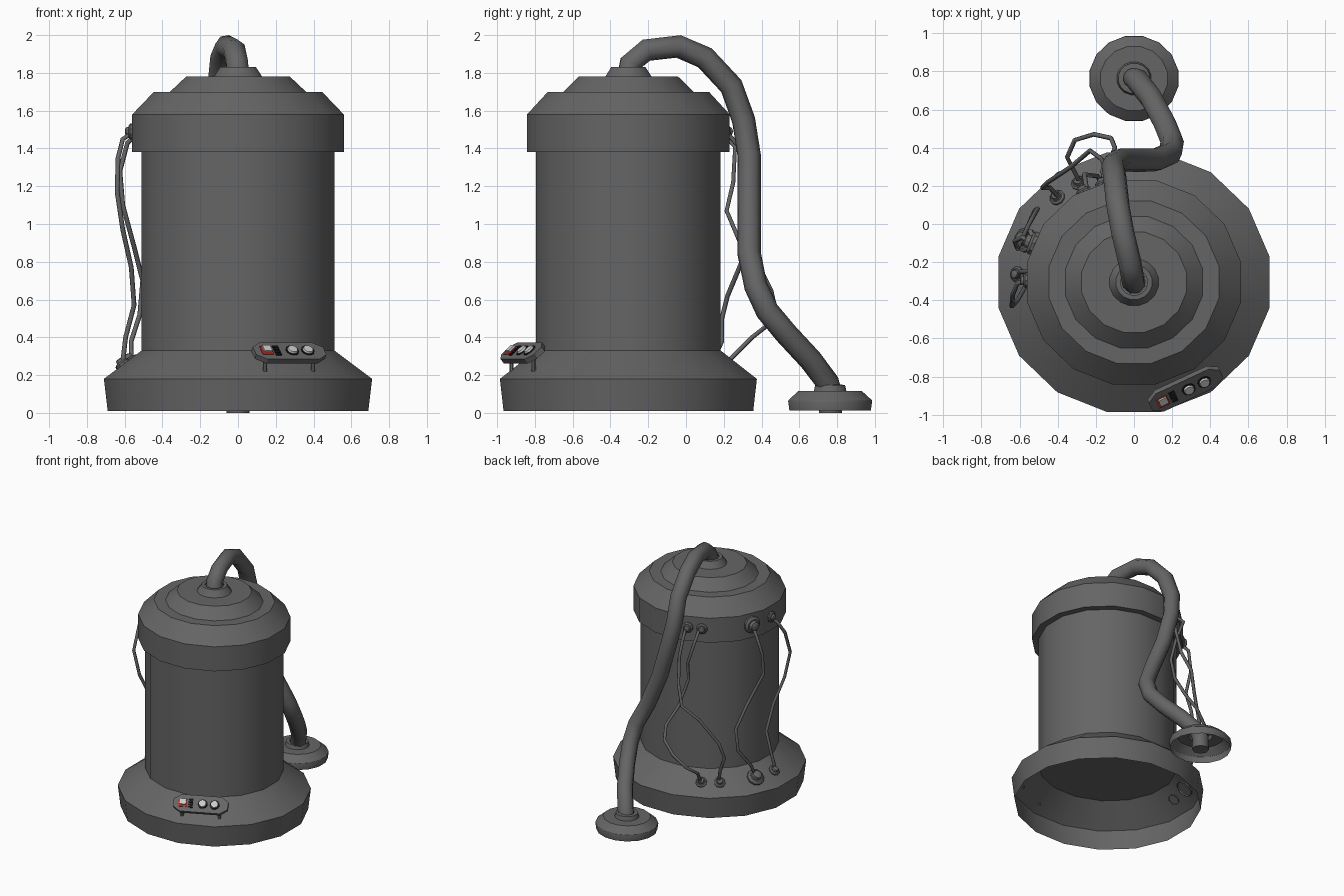
import bpy, bmesh, math
from mathutils import Matrix, Vector

if "Cube" in bpy.data.objects:
    bpy.data.objects.remove(bpy.data.objects["Cube"])

CY = -0.305      # tank centre on y
FLAT = 0.958     # tank is slightly flattened in y
K = 1 / math.cos(math.pi / 16)


def mat(name, r, g, b):
    m = bpy.data.materials.new(name)
    m.diffuse_color = (r, g, b, 1)
    m.use_nodes = True
    m.node_tree.nodes["Principled BSDF"].inputs["Base Color"].default_value = m.diffuse_color
    return m


GREY = mat("dark_grey", 0.13, 0.13, 0.13)
BLACK = mat("black", 0.01, 0.01, 0.01)
WHITE = mat("white", 0.75, 0.75, 0.75)
RED = mat("red", 0.55, 0.03, 0.02)


def finish(bm, name, material, matrix=Matrix(), smooth=True, normals=True):
    if normals:
        bmesh.ops.recalc_face_normals(bm, faces=bm.faces)
    me = bpy.data.meshes.new(name)
    bm.to_mesh(me)
    bm.free()
    me.materials.append(material)
    ob = bpy.data.objects.new(name, me)
    bpy.context.collection.objects.link(ob)
    ob.matrix_world = matrix
    if smooth:
        bpy.ops.object.select_all(action='DESELECT')
        bpy.context.view_layer.objects.active = ob
        ob.select_set(True)
        bpy.ops.object.shade_smooth_by_angle(angle=math.radians(30))
    return ob


def lathe(name, profile, matrix, n=16, bottom=False, top=False, material=GREY):
    """Spin (radius, height) points, listed from bottom to top, into n sides."""
    bm = bmesh.new()
    rings = []
    for r, z in profile:
        rings.append([bm.verts.new((r * math.cos((i + .5) * math.tau / n),
                                    r * math.sin((i + .5) * math.tau / n), z)) for i in range(n)])
    for a, b in zip(rings, rings[1:]):
        for i in range(n):
            j = (i + 1) % n
            bm.faces.new((a[i], a[j], b[j], b[i]))
    if bottom:
        bm.faces.new(rings[0][::-1])
    if top:
        bm.faces.new(rings[-1])
    return finish(bm, name, material, matrix, normals=False)


def tube(name, pts, radius, res):
    cu = bpy.data.curves.new(name, 'CURVE')
    cu.dimensions = '3D'
    cu.bevel_depth = radius
    cu.bevel_resolution = res
    cu.use_fill_caps = True
    sp = cu.splines.new('POLY')
    sp.points.add(len(pts) - 1)
    for p, c in zip(sp.points, pts):
        p.co = (*c, 1)
    cu.materials.append(GREY)
    ob = bpy.data.objects.new(name, cu)
    bpy.context.collection.objects.link(ob)
    bpy.ops.object.select_all(action='DESELECT')
    bpy.context.view_layer.objects.active = ob
    ob.select_set(True)
    bpy.ops.object.convert(target='MESH')


# Tank: flared open base, closed cylinder, stepped cap and top nozzle
tank = Matrix.Translation((0, CY, 0)) @ Matrix.Diagonal((K, K * FLAT, 1, 1))
lathe("base_skirt", [(.69, .01), (.71, .18), (.51, .33)], tank)
lathe("tank_body", [(.51, .325), (.51, 1.38)], tank, bottom=True)
lathe("tank_cap", [(.505, 1.38), (.56, 1.38), (.56, 1.58), (.445, 1.70), (.36, 1.70), (.275, 1.78)],
      tank, top=True)
lathe("top_nozzle", [(.128, 1.78), (.095, 1.83), (.07, 1.83)], tank)

# Foot plate at the end of the hose
foot = Matrix.Translation((0, .763, 0)) @ Matrix.Diagonal((K, K * FLAT, 1, 1))
lathe("foot_plate", [(.225, .012), (.232, .062), (.23, .068), (.175, .068 + .048), (.09, .116)], foot)
lathe("foot_nozzle", [(.09, .116), (.082, .148), (.055, .15)], foot)

# Thick hose from the top nozzle down to the foot
tube("main_hose", [(0, -.305, 1.78), (-.005, -.295, 1.85), (-.02, -.21, 1.92), (-.06, -.04, 1.94),
                   (-.085, .10, 1.88), (-.10, .24, 1.73), (-.11, .305, 1.55), (-.075, .335, 1.36),
                   (0, .335, 1.10), (.11, .335, .84), (.19, .37, .67), (.20, .43, .54),
                   (.16, .53, .42), (.09, .66, .28), (.02, .75, .16), (0, .765, .10),
                   (0, .765, 0)], .062, 2)

# Thin cables
cables = {
    "cable_1": [(-.15, .22, 1.48), (-.165, .28, 1.41), (-.15, .30, 1.28), (-.17, .34, 1.08),
                (-.23, .385, .93), (-.33, .30, .81), (-.45, .22, .62), (-.48, .19, .50),
                (-.44, .19, .38), (-.395, .14, .27)],
    "cable_2": [(-.25, .19, 1.48), (-.26, .26, 1.41), (-.19, .25, 1.22), (-.175, .215, 1.07),
                (-.14, .30, .87), (-.10, .40, .75), (-.12, .45, .65), (-.21, .47, .56),
                (-.31, .44, .47), (-.35, .35, .40), (-.29, .23, .28)],
    "cable_3": [(-.53, -.10, 1.48), (-.585, -.07, 1.43), (-.625, -.09, 1.28), (-.61, -.13, 1.10),
                (-.55, 0, .88), (-.505, .08, .70), (-.52, .07, .52), (-.565, -.03, .38),
                (-.565, -.09, .27)],
    "cable_4": [(-.56, -.30, 1.48), (-.61, -.31, 1.45), (-.635, -.37, 1.35), (-.64, -.43, 1.17),
                (-.61, -.40, .97), (-.565, -.32, .77), (-.55, -.25, .57), (-.595, -.25, .40),
                (-.61, -.28, .27)],
}
for name, pts in cables.items():
    tube(name, pts, .0125, 1)

# Stepped sockets: one on the cap wall, one on the skirt for each cable
step = [(1, -.2), (1, .25), (.75, .45), (.6, .45), (.5, .8), (.3, .9)]
for i, (top_a, low_a, size) in enumerate([(107, 131, .042), (118, 118, .042),
                                          (158, 158, .066), (179, 176, .042)]):
    for part, ang, r, z, rise in (("upper", top_a, .56, 1.49, 0), ("lower", low_a, .61, .255, .2)):
        a = math.radians(ang)
        out = Vector((math.cos(a), math.sin(a), 0))
        nrm = (out * .15 + Vector((0, 0, rise))).normalized()
        m = (Matrix.Translation((r * out.x, CY + r * FLAT * out.y, z))
             @ nrm.to_track_quat('Z', 'Y').to_matrix().to_4x4())
        lathe(f"{part}_socket_{i + 1}", [(k * size, h * size) for k, h in step], m, 10, top=True)

# Control panel: local x along the skirt, y up the slope, z out of the panel
a = math.radians(25)
u = Vector((math.cos(a), math.sin(a), 0))
n = Vector((math.sin(a) * .66, -math.cos(a) * .66, .75)).normalized()
v = n.cross(u)
panel = Matrix.Translation((.27, -.865, .32)) @ Matrix((u, v, n)).transposed().to_4x4()


def prism(name, outline, z0, z1, material):
    bm = bmesh.new()
    f = bm.faces.new([bm.verts.new((x, y, z0)) for x, y in outline])
    ext = bmesh.ops.extrude_face_region(bm, geom=[f])["geom"]
    bmesh.ops.translate(bm, vec=(0, 0, z1 - z0), verts=[e for e in ext if isinstance(e, bmesh.types.BMVert)])
    finish(bm, name, material, panel, smooth=False)


def box(name, x, y, w, h, z0, z1, material):
    prism(name, [(x - w / 2, y - h / 2), (x + w / 2, y - h / 2),
                 (x + w / 2, y + h / 2), (x - w / 2, y + h / 2)], z0, z1, material)


prism("control_panel", [(-.15, -.068), (.15, -.068), (.205, -.03), (.205, .03),
                        (.15, .068), (-.15, .068), (-.205, .03), (-.205, -.03)], -.018, .012, GREY)
box("switch_frame", -.135, 0, .062, .062, .012, .018, RED)
box("switch_button", -.132, .006, .046, .044, .018, .028, WHITE)
for i in range(4):
    box(f"vent_slot_{i + 1}", -.075, -.03 + i * .02, .034, .013, .012, .017, BLACK)
for i, x in enumerate((.015, .105)):
    at = panel @ Matrix.Translation((x, 0, 0))
    lathe(f"dial_ring_{i + 1}", [(.037, .012), (.037, .017)], at, 12, top=True, material=BLACK)
    lathe(f"dial_{i + 1}", [(.029, .017), (.026, .027)], at, 12, top=True, material=WHITE)

# Short posts holding the panel
for i, s in enumerate((-1, 1)):
    p = Vector((.27, -.865, .22)) + u * s * .14
    lathe(f"panel_post_{i + 1}", [(.012, 0), (.012, .09)], Matrix.Translation(p), 8)
